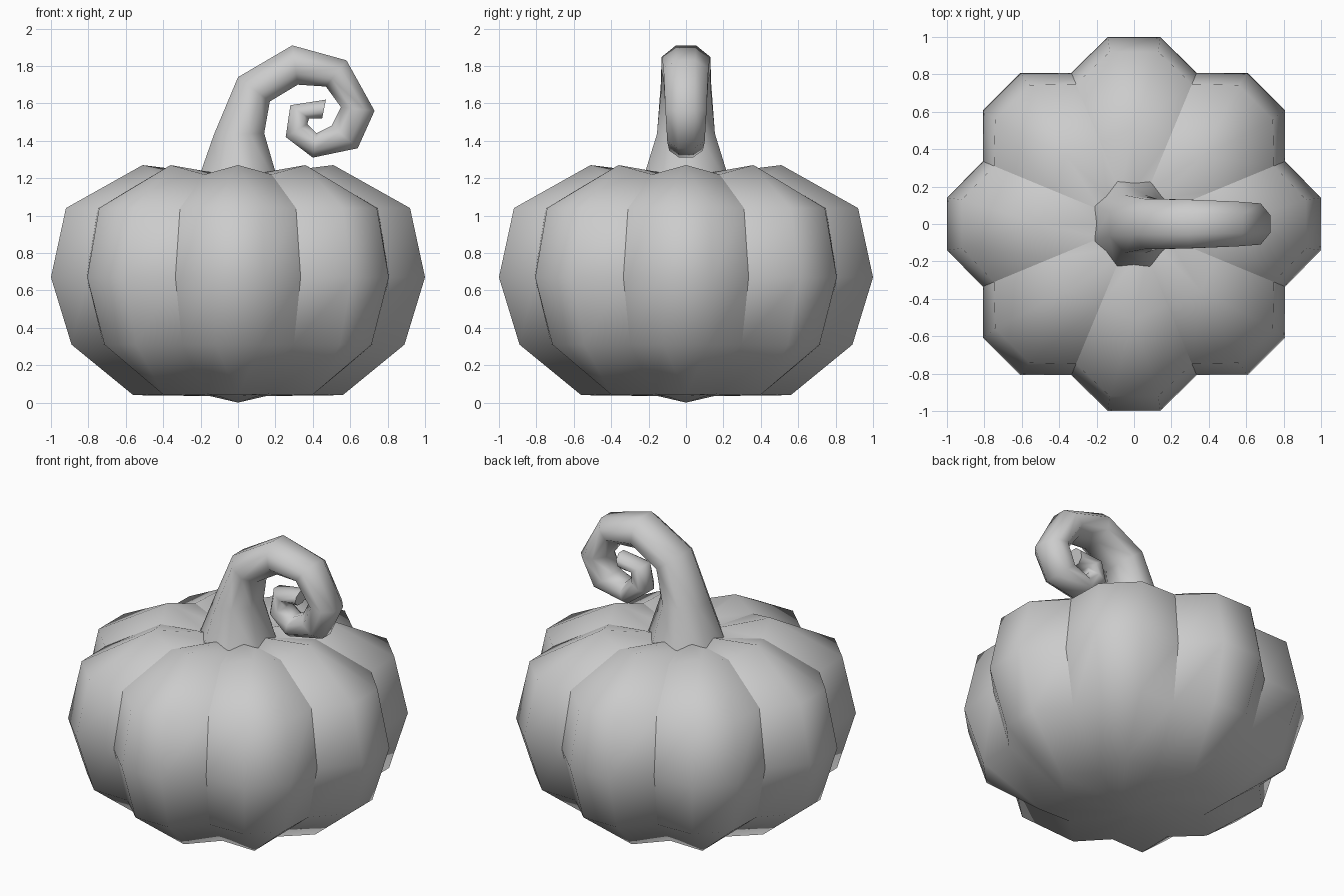
import bpy, bmesh
from math import sin, cos, pi
from mathutils import Vector

if "Cube" in bpy.data.objects:
    bpy.data.objects.remove(bpy.data.objects["Cube"])

RIBS = 8


def finish(name, bm, sharp=None):
    """Weld, orient, smooth and link a mesh as a named object."""
    bmesh.ops.remove_doubles(bm, verts=bm.verts, dist=0.0005)
    bmesh.ops.recalc_face_normals(bm, faces=bm.faces)
    for f in bm.faces:
        f.smooth = True
    for e in bm.edges:
        if sharp and sharp(e):
            e.smooth = False
    me = bpy.data.meshes.new(name)
    bm.to_mesh(me)
    bm.free()
    ob = bpy.data.objects.new(name, me)
    bpy.context.collection.objects.link(ob)
    return ob


def skin(bm, rings):
    """Bridge successive closed vertex loops with quads."""
    for a, b in zip(rings, rings[1:]):
        n = len(a)
        for i in range(n):
            j = (i + 1) % n
            bm.faces.new((a[i], a[j], b[j], b[i]))


# Pumpkin body: crest radius, crest half width, crest z, groove radius, groove z
PROFILE = [
    (0.15, 0.00, 0.035, 0.15, 0.04),
    (0.56, 0.00, 0.04, 0.43, 0.045),
    (0.89, 0.12, 0.31, 0.78, 0.31),
    (1.00, 0.14, 0.67, 0.875, 0.67),
    (0.92, 0.13, 1.04, 0.81, 1.04),
    (0.51, 0.00, 1.27, 0.47, 1.22),
    (0.19, 0.00, 1.23, 0.19, 1.20),
]
bm = bmesh.new()
rings = []
for r, t, z, gr, gz in PROFILE:
    ring = []
    for k in range(RIBS):
        a = 2 * pi * k / RIBS
        g = a - pi / RIBS
        ring.append(bm.verts.new((gr * cos(g), gr * sin(g), gz)))
        for s in (-t, t):
            ring.append(bm.verts.new((r * cos(a) - s * sin(a), r * sin(a) + s * cos(a), z)))
    rings.append(ring)
skin(bm, rings)
for ring, z in ((rings[0], 0.0), (rings[-1], 1.2)):
    c = bm.verts.new((0, 0, z))
    for i in range(len(ring)):
        bm.faces.new((ring[i], ring[(i + 1) % len(ring)], c))


def is_groove(e):
    # edges whose both ends lie on a groove direction, away from the base
    for v in e.verts:
        a = (v.co.to_2d().angle_signed(Vector((1, 0)), 0) / (2 * pi / RIBS)) % 1
        if abs(a - 0.5) > 0.02 or v.co.to_2d().length < 0.1 or v.co.z < 0.2:
            return False
    return True


finish("pumpkin_body", bm, is_groove)

# Curled stem: outer x z, inner x z, half depth in y
STATIONS = [
    (-0.235, 1.13, 0.23, 1.13, 0.25),
    (-0.13, 1.43, 0.14, 1.44, 0.155),
    (0.00, 1.74, 0.17, 1.61, 0.135),
    (0.29, 1.91, 0.32, 1.70, 0.13),
    (0.58, 1.83, 0.47, 1.69, 0.12),
    (0.73, 1.56, 0.55, 1.58, 0.11),
    (0.64, 1.36, 0.50, 1.48, 0.10),
    (0.40, 1.31, 0.42, 1.44, 0.09),
    (0.255, 1.42, 0.37, 1.49, 0.08),
    (0.28, 1.59, 0.38, 1.52, 0.07),
    (0.47, 1.62, 0.45, 1.52, 0.06),
]
SIDES = 8
bm = bmesh.new()
rings = []
k = 1 / cos(pi / SIDES)
for ox, oz, ix, iz, d in STATIONS:
    o, i = Vector((ox, 0, oz)), Vector((ix, 0, iz))
    mid, half = (o + i) / 2, (o - i) / 2
    rings.append([
        bm.verts.new(mid + half * k * cos(a) + Vector((0, d * k * sin(a), 0)))
        for a in ((n + 0.5) * 2 * pi / SIDES for n in range(SIDES))])
skin(bm, rings)
bm.faces.new(rings[0])
bm.faces.new(rings[-1])
finish("curled_stem", bm, lambda e: any(len(f.verts) > 4 for f in e.link_faces))
